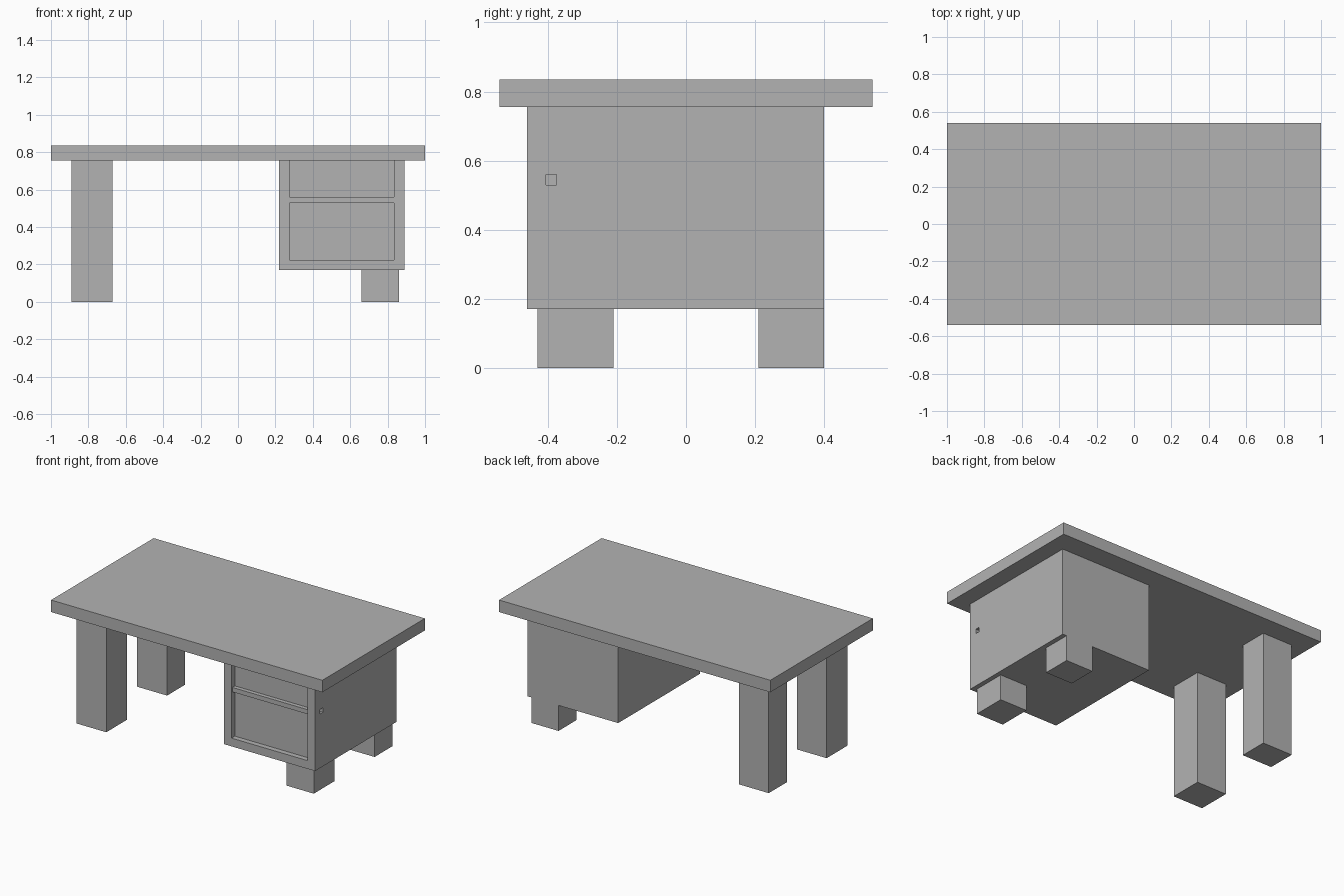
import bpy
from mathutils import Vector

if "Cube" in bpy.data.objects:
    bpy.data.objects.remove(bpy.data.objects["Cube"], do_unlink=True)

# Single plain grey finish
grey = bpy.data.materials.new("plain grey")
grey.use_nodes = True
colour = (0.45, 0.45, 0.45, 1)
grey.diffuse_color = colour
grey.node_tree.nodes["Principled BSDF"].inputs["Base Color"].default_value = colour


def box(name, x, y, z):
    """Box spanning the given (low, high) range on each axis."""
    low, high = Vector((x[0], y[0], z[0])), Vector((x[1], y[1], z[1]))
    bpy.ops.mesh.primitive_cube_add(size=1, location=(low + high) / 2)
    obj = bpy.context.object
    obj.name = name
    obj.scale = high - low
    bpy.ops.object.transform_apply(location=False, rotation=False, scale=True)
    obj.data.materials.append(grey)
    return obj


def cut(target, cutter):
    """Subtract the cutter from the target and discard the cutter."""
    cutter.hide_render = True
    mod = target.modifiers.new("cut", 'BOOLEAN')
    mod.operation = 'DIFFERENCE'
    mod.solver = 'EXACT'
    mod.object = cutter
    bpy.context.view_layer.objects.active = target
    bpy.ops.object.modifier_apply(modifier=mod.name)
    bpy.data.objects.remove(cutter, do_unlink=True)


UNDERSIDE = 0.755
CABINET_BASE = 0.17
OPENING = (0.275, 0.835)
RAIL = (0.53, 0.56)

# Table top
box("desk_top", (-1, 1), (-0.54, 0.54), (UNDERSIDE, 0.835))

# Cabinet with a recessed drawer front and a small square hole in its side
cabinet = box("drawer_cabinet", (0.22, 0.89), (-0.46, 0.40), (CABINET_BASE, UNDERSIDE))
cut(cabinet, box("opening_cutter", OPENING, (-0.6, -0.425), (0.225, 0.9)))
cut(cabinet, box("hole_cutter", (0.86, 1), (-0.405, -0.375), RAIL))

# Rail between the two drawers
box("drawer_rail", OPENING, (-0.452, -0.42), RAIL)

# Tall legs on one side, short legs under the cabinet
for place, depth in (("front", (-0.43, -0.21)), ("back", (0.21, 0.40))):
    box(place + "_right_leg", (-0.89, -0.67), depth, (0, UNDERSIDE))
    box(place + "_left_leg", (0.66, 0.86), depth, (0, CABINET_BASE))
